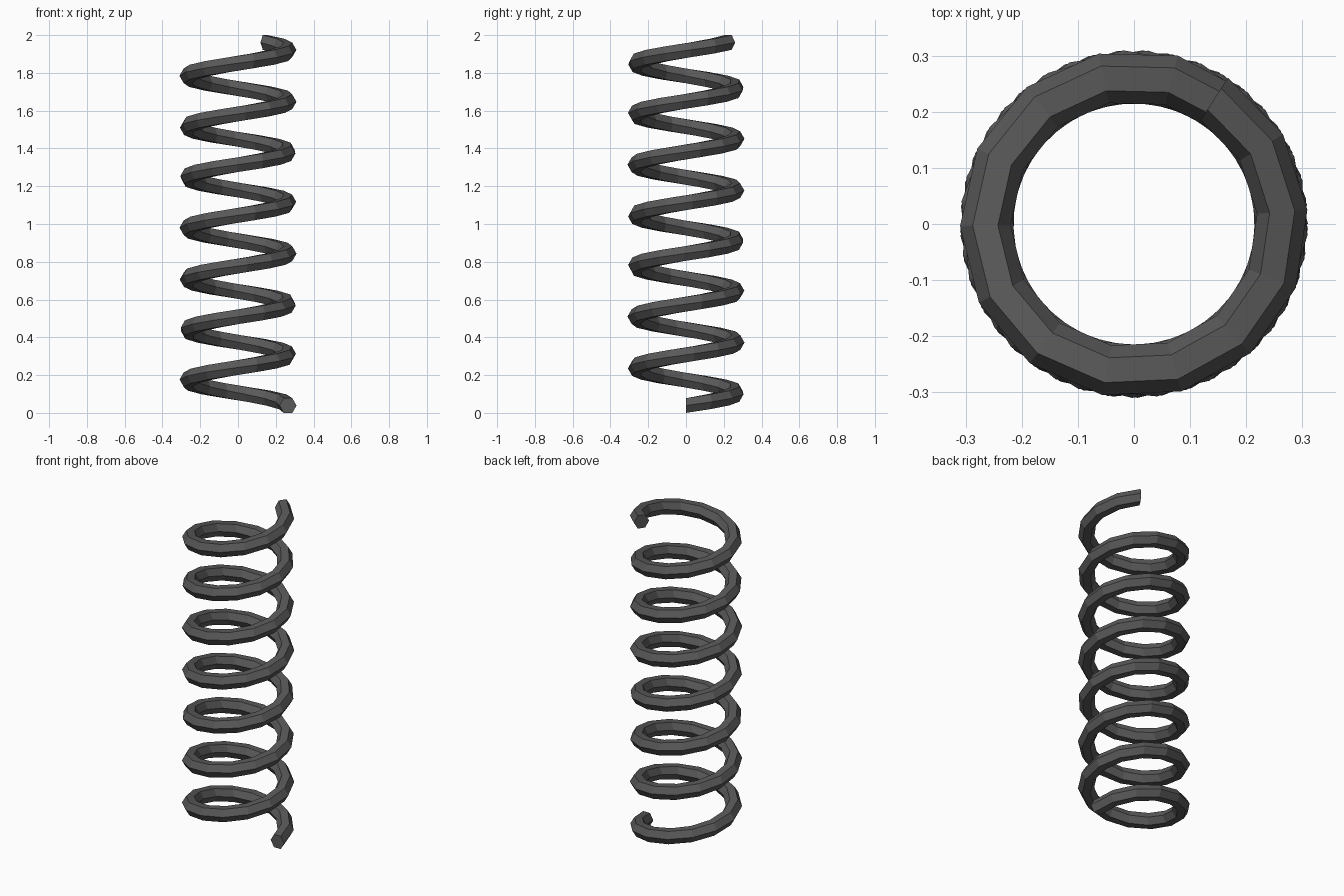
import bpy, bmesh
from math import radians, sin, cos, pi

if "Cube" in bpy.data.objects:
    bpy.data.objects.remove(bpy.data.objects["Cube"])

COIL_R = 0.265             # centre of wire to axis
WIRE_R = 0.045             # hexagonal wire radius
SIDES, STEPS = 6, 98
SWEEP = radians(7 * 360 + 57.3)
HALF_H = WIRE_R * sin(pi / 3)
Z0, Z1 = HALF_H, 2.0 - HALF_H

bm = bmesh.new()

# hexagonal wire sections, swept upward around the axis
rings = []
for i in range(STEPS + 1):
    t = i / STEPS
    a = SWEEP * t
    z = Z0 + (Z1 - Z0) * t
    ring = []
    for k in range(SIDES):
        b = 2 * pi * k / SIDES
        r = COIL_R + WIRE_R * cos(b)
        ring.append(bm.verts.new((r * cos(a), r * sin(a), z + WIRE_R * sin(b))))
    rings.append(ring)

# wire faces
for lo, hi in zip(rings, rings[1:]):
    for k in range(SIDES):
        n = (k + 1) % SIDES
        bm.faces.new((lo[k], lo[n], hi[n], hi[k]))

# end caps
bm.faces.new(rings[0])
bm.faces.new(rings[-1])
bmesh.ops.recalc_face_normals(bm, faces=bm.faces)

mesh = bpy.data.meshes.new("coil_spring")
bm.to_mesh(mesh)
bm.free()
spring = bpy.data.objects.new("coil_spring", mesh)
bpy.context.collection.objects.link(spring)

# dark grey steel
mat = bpy.data.materials.new("dark_steel")
mat.diffuse_color = (0.1, 0.1, 0.1, 1)
mat.use_nodes = True
mat.node_tree.nodes["Principled BSDF"].inputs["Base Color"].default_value = mat.diffuse_color
mesh.materials.append(mat)
